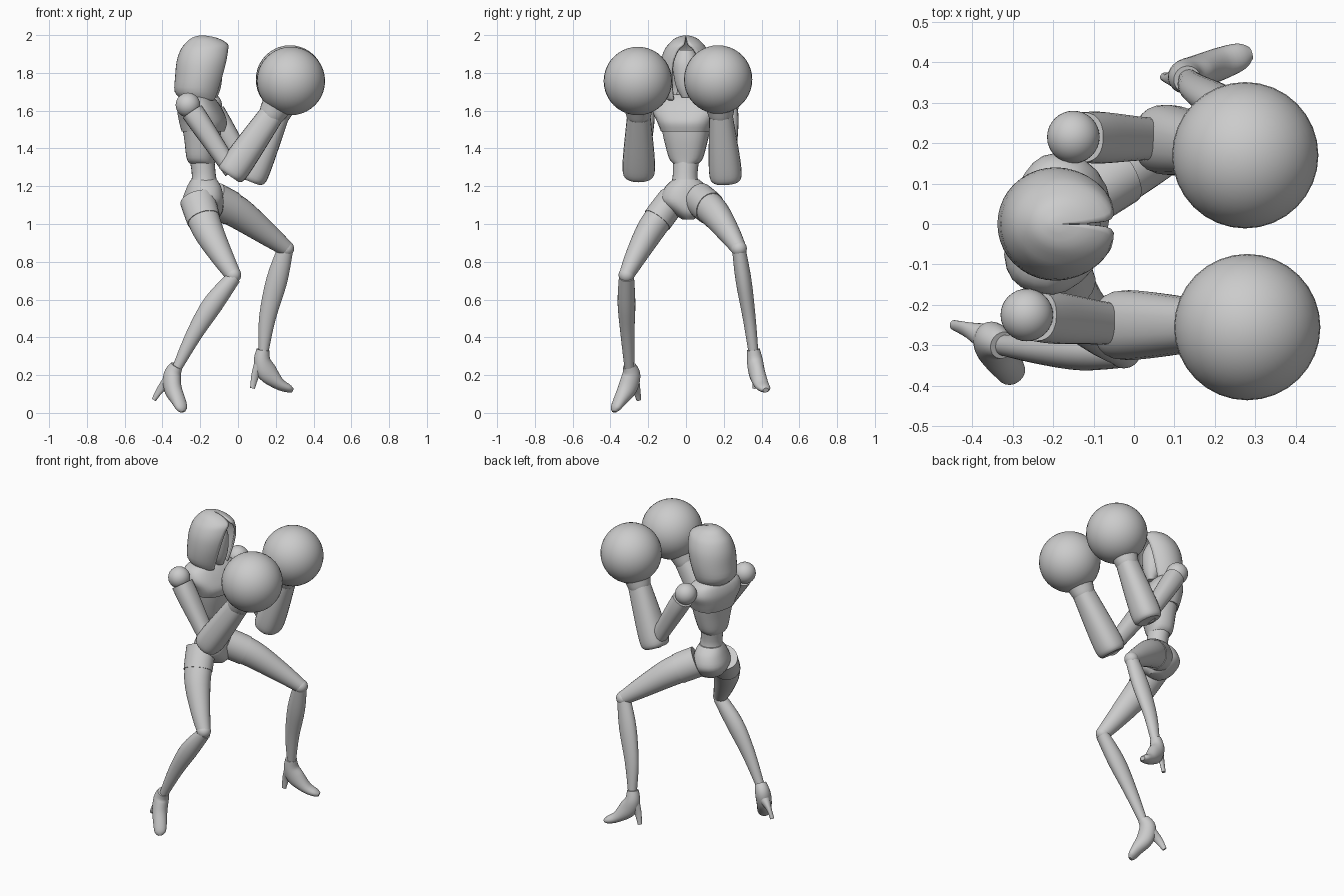
import bpy, bmesh, math
from mathutils import Vector

if "Cube" in bpy.data.objects:
    bpy.data.objects.remove(bpy.data.objects["Cube"])

grey = bpy.data.materials.new("plain grey")
grey.use_nodes = True
COLOUR = (0.6, 0.6, 0.6, 1)
grey.diffuse_color = COLOUR
grey.node_tree.nodes["Principled BSDF"].inputs["Base Color"].default_value = COLOUR


def finish(name, bm, angle=40):
    """Turn a bmesh into a named, smooth-shaded object."""
    bmesh.ops.recalc_face_normals(bm, faces=bm.faces)
    mesh = bpy.data.meshes.new(name)
    bm.to_mesh(mesh)
    bm.free()
    obj = bpy.data.objects.new(name, mesh)
    bpy.context.collection.objects.link(obj)
    mesh.materials.append(grey)
    bpy.ops.object.select_all(action='DESELECT')
    obj.select_set(True)
    bpy.context.view_layer.objects.active = obj
    bpy.ops.object.shade_smooth_by_angle(angle=math.radians(angle))
    return obj


def refine(rows, steps):
    """Catmull-Rom interpolation of whole section rows."""
    out = []
    for i in range(len(rows) - 1):
        a, b, c, d = (rows[max(i - 1, 0)], rows[i], rows[i + 1],
                      rows[min(i + 2, len(rows) - 1)])
        for s in range(steps):
            t = s / steps
            out.append([q + t / 2 * (r - p + t * (2*p - 5*q + 4*r - u
                        + t * (3 * (q - r) + u - p)))
                        for p, q, r, u in zip(a, b, c, d)])
    return out + [list(rows[-1])]


def loft(name, rows, side=(0, 1, 0), axis=None, steps=4, sides=24, power=1.0):
    """Skin elliptical sections: x, y, z, radius along side, radius across."""
    rows = refine(rows, steps)
    centres = [Vector(r[:3]) for r in rows]
    bm = bmesh.new()
    rings = []
    for i, r in enumerate(rows):
        tangent = Vector(axis) if axis else (
            centres[min(i + 1, len(rows) - 1)] - centres[max(i - 1, 0)])
        tangent.normalize()
        u = Vector(side)
        u = (u - tangent * u.dot(tangent)).normalized()
        v = u.cross(tangent)
        ring = []
        for k in range(sides):
            t = math.tau * k / sides
            c, s = math.cos(t), math.sin(t)
            c = math.copysign(abs(c) ** power, c)
            s = math.copysign(abs(s) ** power, s)
            ring.append(bm.verts.new(centres[i] + u * c * r[3] + v * s * r[4]))
        rings.append(ring)
    for a, b in zip(rings, rings[1:]):
        for k in range(sides):
            j = (k + 1) % sides
            bm.faces.new((a[k], a[j], b[j], b[k]))
    bm.faces.new(rings[0])
    bm.faces.new(rings[-1])
    return finish(name, bm)


def ball(name, centre, radius, scale=(1, 1, 1)):
    bm = bmesh.new()
    bmesh.ops.create_uvsphere(bm, u_segments=32, v_segments=20, radius=radius)
    for v in bm.verts:
        v.co = Vector(a * s for a, s in zip(v.co, scale)) + Vector(centre)
    return finish(name, bm)


# Torso, turned slightly about the vertical
TURN = math.radians(14)
ACROSS = (math.sin(TURN), math.cos(TURN), 0)
UP = (0, 0, 1)
loft("rib_plate", [(-.19, 0, 1.32, .065, .065), (-.195, 0, 1.35, .09, .075),
                   (-.19, 0, 1.44, .115, .09), (-.19, 0, 1.51, .13, .1)],
     ACROSS, UP, power=.85)
loft("chest_plate", [(-.185, 0, 1.49, .13, .108), (-.185, 0, 1.54, .15, .12),
                     (-.2, 0, 1.6, .175, .11), (-.21, 0, 1.655, .15, .085),
                     (-.21, 0, 1.685, .08, .055)], ACROSS, UP, power=.75)
loft("waist", [(-.18, -.005, 1.18, .085, .08), (-.18, -.005, 1.25, .066, .064),
               (-.19, 0, 1.34, .07, .065)], ACROSS, UP)
loft("neck", [(-.21, 0, 1.65, .06, .055), (-.2, 0, 1.72, .045, .045),
              (-.19, 0, 1.8, .045, .045)], axis=UP)
loft("pelvis", [(-.18, 0, 1.235, .07, .068), (-.18, 0, 1.19, .115, .09),
                (-.185, 0, 1.12, .135, .105), (-.175, .01, 1.06, .08, .09),
                (-.165, .01, 1.025, .03, .05)], (-.25, .97, 0), UP, power=.9)

# Head inside an open hood
loft("face", [(-.13, 0, 1.67, .022, .02), (-.14, 0, 1.72, .05, .048),
              (-.145, 0, 1.79, .066, .062), (-.15, 0, 1.86, .068, .062),
              (-.16, 0, 1.92, .045, .045)], axis=UP)


def hood():
    """Sections: height, back, front, half width, half width of the opening."""
    levels = refine([(1.655, -.295, -.1, .105, .07), (1.7, -.335, -.085, .13, .075),
                     (1.78, -.333, -.06, .14, .078), (1.86, -.325, -.042, .135, .07),
                     (1.92, -.305, -.042, .115, .045), (1.955, -.28, -.055, .09, .012),
                     (1.985, -.245, -.11, .055, .002), (1.998, -.205, -.175, .012, .001)], 3)
    bm = bmesh.new()
    previous = None
    for z, back, front, wide, gap in levels:
        start = math.asin(min(1, max(.001, gap / wide)))
        row = []
        for k in range(33):
            t = start + (math.tau - 2 * start) * k / 32
            # The crown slopes down towards the brow
            row.append(bm.verts.new(((front + back) / 2 + (front - back) / 2 * math.cos(t),
                                     wide * math.sin(t), z)))
        if previous:
            for k in range(32):
                bm.faces.new((previous[k], previous[k + 1], row[k + 1], row[k]))
        previous = row
    bm.faces.new(previous)
    bmesh.ops.remove_doubles(bm, verts=bm.verts, dist=.0005)
    obj = finish("hood", bm, 50)
    shell = obj.modifiers.new("thickness", 'SOLIDIFY')
    shell.thickness = .012


hood()

# Arms and gloves
arms = {
    "right": ((-.265, -.225, 1.63), (-.03, -.25, 1.28), (.175, -.25, 1.575), (.28, -.255, 1.757)),
    "left": ((-.15, .215, 1.63), (.075, .21, 1.255), (.205, .185, 1.575), (.275, .17, 1.765)),
}
for label, points in arms.items():
    shoulder, elbow, wrist, fist = map(Vector, points)

    def section(a, b, t, *radii):
        return (*a.lerp(b, t), *radii)

    ball(label + "_shoulder", shoulder, .065)
    loft(label + "_upper_arm", [section(shoulder, elbow, .1, .062, .06),
                                section(shoulder, elbow, .3, .064, .058),
                                section(shoulder, elbow, .7, .055, .05),
                                section(shoulder, elbow, 1, .05, .045)], power=.85)
    loft(label + "_forearm", [section(elbow, wrist, -.08, .07, .062),
                              section(elbow, wrist, 0, .085, .08),
                              section(elbow, wrist, .3, .083, .08),
                              section(elbow, wrist, 1, .062, .066)], power=.85)
    loft(label + "_cuff", [section(wrist, fist, -.15, .055, .055),
                           section(wrist, fist, 0, .066, .068),
                           section(wrist, fist, .2, .075, .077),
                           section(wrist, fist, .5, .09, .09)])
    ball(label + "_glove", fist, .181)

# Legs: thigh, shorts hem, knee, shin
legs = {
    "right": ([(-.215, -.07, 1.13, .075, .09), (-.165, -.18, .98, .075, .082),
               (-.085, -.265, .83, .057, .06), (-.025, -.315, .73, .04, .042)],
              [(-.02, -.315, .72, .04, .038), (-.13, -.315, .58, .047, .054),
               (-.23, -.31, .42, .037, .043), (-.322, -.3, .24, .026, .026)]),
    "left": ([(-.13, .07, 1.13, .08, .09), (0, .15, 1.06, .078, .085),
              (.15, .23, .95, .058, .062), (.255, .28, .87, .04, .042)],
             [(.25, .28, .865, .036, .042), (.205, .305, .7, .042, .056),
              (.155, .335, .5, .034, .044), (.135, .357, .32, .026, .026)]),
}
for label, (thigh, shin) in legs.items():
    loft(label + "_thigh", thigh)
    hem = [(*r[:3], r[3] + .004, r[4] + .004) for r in refine(thigh, 4)[:4]]
    loft(label + "_shorts_hem", hem, steps=2)
    ball(label + "_knee", thigh[-1][:3], .042)
    loft(label + "_shin", shin)

# High-heeled shoes: body from ankle to toe, then the spike
shoes = {
    "right": ([(-.325, -.3, .25, .034, .034), (-.348, -.29, .2, .045, .05),
               (-.345, -.31, .13, .045, .052), (-.315, -.35, .065, .04, .034),
               (-.298, -.373, .025, .033, .023), (-.29, -.38, .006, .014, .01)],
              [(-.365, -.28, .17, .035, .035), (-.41, -.263, .125, .017, .024),
               (-.445, -.25, .07, .012, .013)], (1, .6, 0)),
    "left": ([(.132, .357, .335, .034, .034), (.128, .365, .275, .042, .045),
              (.155, .375, .215, .042, .054), (.215, .397, .155, .04, .033),
              (.265, .415, .13, .033, .022), (.288, .422, .12, .016, .012)],
             [(.12, .362, .26, .035, .035), (.092, .362, .2, .015, .022),
              (.077, .364, .13, .011, .013)], (-.3, 1, 0)),
}
for label, (body, spike, side) in shoes.items():
    loft(label + "_shoe", body, side)
    loft(label + "_heel", spike, side)
